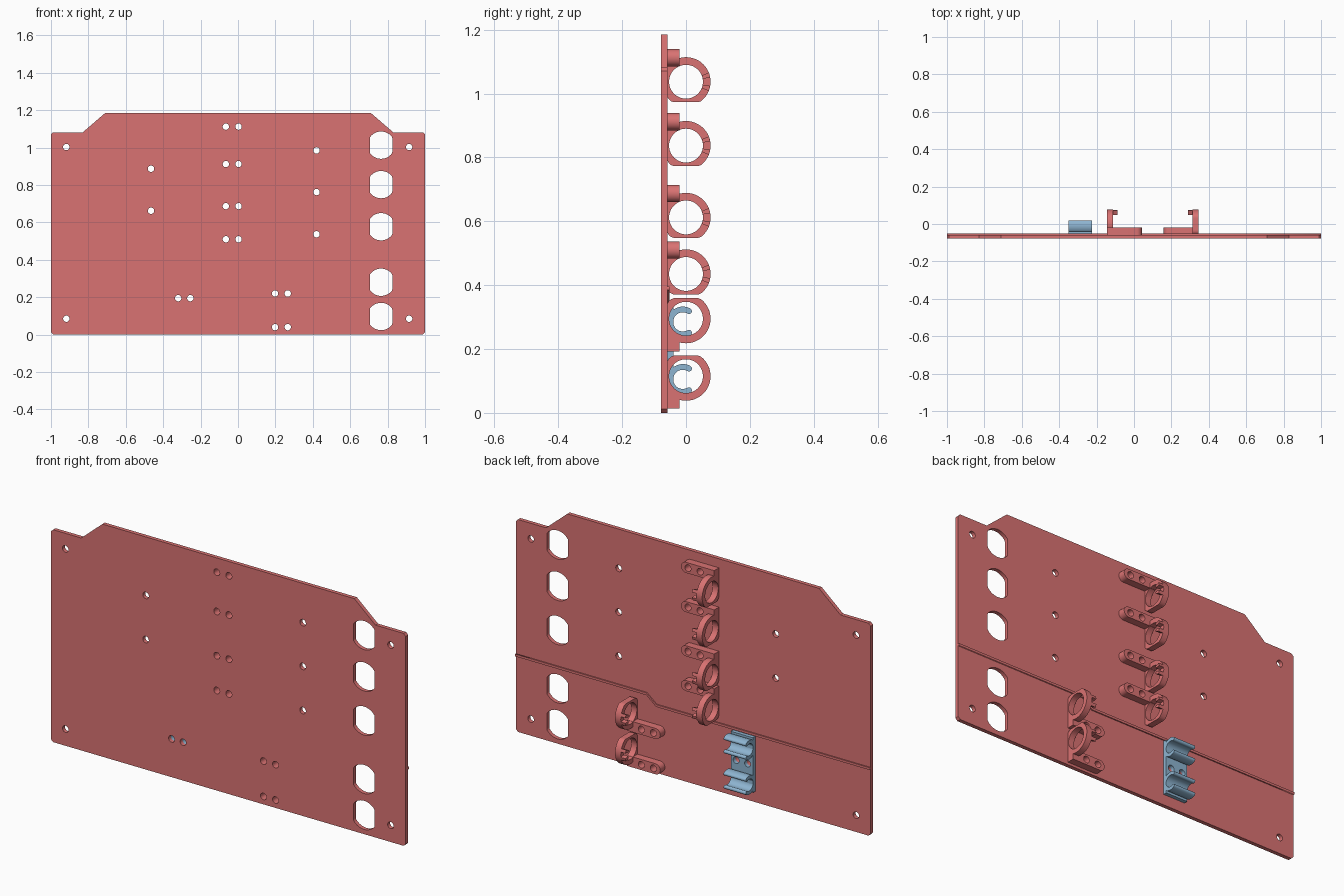
import bpy, bmesh
from math import cos, sin, radians
from mathutils import Matrix

if "Cube" in bpy.data.objects:
    bpy.data.objects.remove(bpy.data.objects["Cube"])


def material(name, rgb):
    m = bpy.data.materials.new(name)
    m.diffuse_color = (*rgb, 1)
    m.use_nodes = True
    m.node_tree.nodes["Principled BSDF"].inputs["Base Color"].default_value = m.diffuse_color
    return m


RED = material("red", (0.70, 0.17, 0.17))
BLUE = material("blue", (0.27, 0.46, 0.64))
BACK = -0.058          # rear face of the plate
HOLE_R = 0.017


def arc(cx, cy, r, a0=0, a1=360, n=24):
    pts = [(cx + r * cos(radians(a0 + (a1 - a0) * i / n)),
            cy + r * sin(radians(a0 + (a1 - a0) * i / n))) for i in range(n + 1)]
    return pts[:-1] if abs(a1 - a0) == 360 else pts


def rect(x0, x1, z0, z1):
    return [(x0, z0), (x1, z0), (x1, z1), (x0, z1)]


def prism(name, loops, lo, hi, axis, mat):
    """Extrude nested outlines along y (outline = x, z) or x (outline = y, z)."""
    cu = bpy.data.curves.new(name, 'CURVE')
    cu.dimensions, cu.fill_mode, cu.extrude = '2D', 'BOTH', (hi - lo) / 2
    for loop in loops:
        s = cu.splines.new('POLY')
        s.points.add(len(loop) - 1)
        for p, (u, v) in zip(s.points, loop):
            p.co = (u, v, 0, 1)
        s.use_cyclic_u = True
    ob = bpy.data.objects.new(name, cu)
    bpy.context.collection.objects.link(ob)
    select([ob])
    bpy.ops.object.convert(target='MESH')
    ob = bpy.context.object
    mid = (lo + hi) / 2
    if axis == 'y':
        mat4 = Matrix(((1, 0, 0, 0), (0, 0, -1, mid), (0, 1, 0, 0), (0, 0, 0, 1)))
    else:
        mat4 = Matrix(((0, 0, 1, mid), (1, 0, 0, 0), (0, 1, 0, 0), (0, 0, 0, 1)))
    bm = bmesh.new()
    bm.from_mesh(ob.data)
    bm.transform(mat4)
    bmesh.ops.remove_doubles(bm, verts=bm.verts, dist=1e-5)
    bmesh.ops.recalc_face_normals(bm, faces=bm.faces)
    bm.to_mesh(ob.data)
    bm.free()
    ob.data.materials.clear()
    ob.data.materials.append(mat)
    return ob


def select(obs):
    bpy.ops.object.select_all(action='DESELECT')
    for o in obs:
        o.select_set(True)
    bpy.context.view_layer.objects.active = obs[0]


def join(obs, name):
    select(obs)
    bpy.ops.object.join()
    ob = bpy.context.object
    ob.name = name
    bpy.ops.object.shade_smooth_by_angle(angle=radians(30))
    return ob


# Plate outline: right half mirrored to the left
half = [(0.988, 0), (1, 0.012), (1, 1.07), (0.988, 1.082), (0.83, 1.082), (0.71, 1.185)]
outline = half + [(-x, z) for x, z in reversed(half)]

# Small screw holes
upper_z = (1.112, 0.912, 0.687, 0.51)
lower_z = (0.22, 0.04)
holes = [(x, z) for x in (-0.918, 0.915) for z in (0.085, 1.003)]
holes += [(-0.465, 0.887), (-0.465, 0.662), (0.42, 0.985), (0.42, 0.762), (0.42, 0.537)]
holes += [(x, z) for x in (-0.065, 0.003) for z in upper_z]
holes += [(x, z) for x in (0.198, 0.266) for z in lower_z]
holes += [(-0.32, 0.195), (-0.255, 0.195)]
loops = [outline] + [arc(x, z, HOLE_R) for x, z in holes]

# Large round holes with flattened sides
for zc in (1.013, 0.802, 0.577, 0.28, 0.097):
    loops.append([(0.765 + max(-0.06, min(0.06, x)), zc + z)
                  for x, z in arc(0, 0, 0.073, n=48)])
plate = prism("plate", loops, -0.078, BACK, 'y', RED)
join([plate], "plate")

# Thin stepped ridge across the rear of the plate
path = [(1, 0.39), (0.26, 0.39), (0.205, 0.345), (-1, 0.345)]
w = 0.006
ridge = prism("rear_ridge", [[(x, z + w) for x, z in path] +
                             [(x, z - w) for x, z in reversed(path)]],
              BACK, BACK + 0.006, 'y', RED)

# Ring clip: mounting bar, ring and two teeth, origin at the outer screw hole
bar = prism("bar", [arc(0.012, 0, 0.027, -90, 90, 12) + [(-0.148, 0.027), (-0.148, -0.027)],
                    arc(0, 0, HOLE_R), arc(-0.068, 0, HOLE_R)], BACK, -0.02, 'y', RED)
RING_Z = -0.075
ring_out = [(max(BACK, y), RING_Z + max(-0.064, z)) for y, z in arc(0, 0, 0.077, n=48)]
ring = prism("ring", [ring_out, arc(0, RING_Z, 0.053, n=48)], -0.148, -0.116, 'x', RED)
teeth = []
for a in (10, -22):
    sector = arc(0, RING_Z, 0.077, a, a + 12, 4) + arc(0, RING_Z, 0.053, a + 12, a, 4)
    teeth.append(prism("tooth", [sector], -0.116, -0.09, 'x', RED))
clip = join([bar, ring] + teeth, "ring_clip")

# Place four clips in the upper column and two turned upside down below
places = [(0.003, z, 0) for z in upper_z] + [(0.198, z, 180) for z in lower_z]
for i, (x, z, turn) in enumerate(places):
    ob = clip if i == 0 else clip.copy()
    if i:
        bpy.context.collection.objects.link(ob)
    ob.name = f"ring_clip_{i + 1}"
    ob.location = (x, 0, z)
    ob.rotation_euler[1] = radians(turn)

# Blue holder: base with two screw holes and two open C channels
X0, X1 = -0.35, -0.225
base = prism("holder_base", [rect(X0, X1, 0.055, 0.335), arc(-0.32, 0.195, HOLE_R),
                             arc(-0.255, 0.195, HOLE_R)], BACK, -0.039, 'y', BLUE)
parts = [base]
for zc in (0.105, 0.285):
    cy, rm, t, a = -0.01, 0.039, 0.009, 60
    tip_y, tip_z = rm * cos(radians(a)), rm * sin(radians(a))
    c_shape = (arc(cy, zc, rm + t, a, 360 - a, 32)[:-1]
               + arc(cy + tip_y, zc - tip_z, t, -a, 180 - a, 10)
               + arc(cy, zc, rm - t, 360 - a, a, 32)[1:-1]
               + arc(cy + tip_y, zc + tip_z, t, a + 180, a + 360, 10)[:-1])
    parts.append(prism("channel", [c_shape], X0, X1, 'x', BLUE))
join(parts, "channel_holder")
